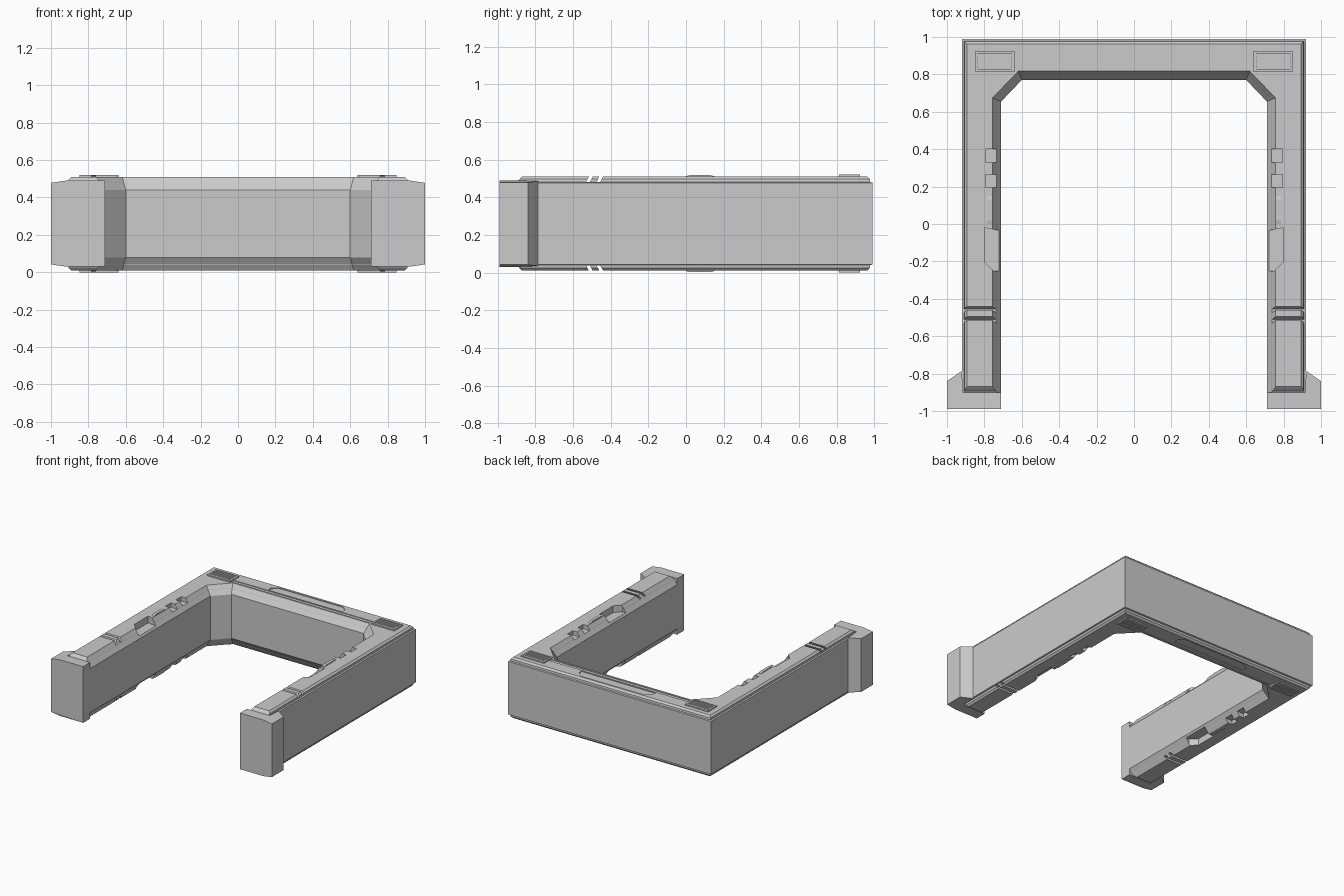
import bpy, bmesh
from mathutils import Vector

cube = bpy.data.objects.get("Cube")
if cube:
    bpy.data.objects.remove(cube, do_unlink=True)

MID = 0.26  # height of the horizontal symmetry plane

grey = bpy.data.materials.new("plain_grey")
grey.use_nodes = True
COLOUR = (0.6, 0.6, 0.6, 1)
grey.diffuse_color = COLOUR
grey.node_tree.nodes["Principled BSDF"].inputs["Base Color"].default_value = COLOUR


def finish(name, bm):
    bmesh.ops.recalc_face_normals(bm, faces=bm.faces)
    mesh = bpy.data.meshes.new(name)
    bm.to_mesh(mesh)
    bm.free()
    mesh.materials.append(grey)
    obj = bpy.data.objects.new(name, mesh)
    bpy.context.collection.objects.link(obj)
    return obj


def loft(bm, rings):
    """Closed solid through rings of equal length."""
    loops = [[bm.verts.new(p) for p in ring] for ring in rings]
    for low, high in zip(loops, loops[1:]):
        for i in range(len(low)):
            j = (i + 1) % len(low)
            bm.faces.new((low[i], low[j], high[j], high[i]))
    bm.faces.new(loops[0][::-1])
    bm.faces.new(loops[-1])


def mirrored(bm, rings, sides=(1, -1)):
    """Repeat a solid above and below MID, on each listed side."""
    for sx in sides:
        for sz in (1, -1):
            loft(bm, [[Vector((sx * x, y, MID + sz * z)) for x, y, z in ring]
                      for ring in rings])


def upright(pts, lo, hi):
    return [[(x, y, z) for x, y in pts] for z in (lo, hi)]


def block(x0, x1, y0, y1, z0, z1):
    return upright([(x0, y0), (x1, y0), (x1, y1), (x0, y1)], z0, z1)


# U-shaped frame: outline at each level, with bevelled rims
def outline(inset, slope, end, h):
    a, b = 0.92 - inset, 0.99 - inset
    w, d = 0.71 + slope, 0.77 + slope
    half = [(0.60 + slope * 0.4, d), (w, 0.655 + slope * 0.4), (w, end), (a, end), (a, b)]
    return [(x, y, MID + h) for x, y in half] + [(-x, y, MID + h) for x, y in half[::-1]]


levels = [(0, 0, -0.90, 0.18), (0, 0.026, -0.90, 0.217), (0.012, 0.027, -0.895, 0.220),
          (0.014, 0.038, -0.885, 0.236), (0.028, 0.047, -0.87, 0.25)]
bm = bmesh.new()
loft(bm, [outline(i, s, e, -h) for i, s, e, h in levels[::-1]]
     + [outline(i, s, e, h) for i, s, e, h in levels])
frame = finish("frame", bm)

# Cutters for the leg notches, grooves and back panel
bm = bmesh.new()
for y in (-0.53, -0.475):
    profile = [(y, 0.222), (y + 0.02, 0.222), (y + 0.045, 0.27), (y + 0.025, 0.27)]
    mirrored(bm, [[(x, v, z) for v, z in profile] for x in (0.69, 0.95)])
for y in (0.195, 0.33):
    mirrored(bm, block(0.69, 0.795, y, y + 0.07, 0.215, 0.27))
recess = [(0.69, -0.04), (0.80, -0.02), (0.80, -0.20), (0.75, -0.25), (0.69, -0.25)]
mirrored(bm, upright(recess, 0.195, 0.27))
mirrored(bm, block(-0.64, 0.64, 0.832, 0.86, 0.245, 0.27), sides=(1,))
panel = [(-0.335, 0.87), (0.335, 0.87), (0.335, 0.905), (0.29, 0.945), (-0.29, 0.945), (-0.335, 0.905)]
mirrored(bm, upright(panel, 0.244, 0.27), sides=(1,))
cutter = finish("notch_cutter", bm)
cutter.hide_render = True
mod = frame.modifiers.new("notches", 'BOOLEAN')
mod.operation, mod.solver, mod.object = 'DIFFERENCE', 'EXACT', cutter
bpy.context.view_layer.objects.active = frame
bpy.ops.object.modifier_apply(modifier=mod.name)
bpy.data.objects.remove(cutter, do_unlink=True)

# Flared end caps of both legs
foot = [(0.71, -0.99, 0.23), (0.92, -0.99, 0.23), (1.0, -0.99, 0.218), (1.0, -0.84, 0.218),
        (0.92, -0.785, 0.225), (0.915, -0.90, 0.23), (0.71, -0.90, 0.23)]
for name, s in (("left_end_cap", 1), ("right_end_cap", -1)):
    bm = bmesh.new()
    loft(bm, [[(s * x, y, MID + k * z) for x, y, z in foot] for k in (-1, 1)])
    finish(name, bm)

# Slatted vents at the back corners: thin rim and slats
bm = bmesh.new()
X0, X1, Y0, Y1, RIM = 0.64, 0.848, 0.812, 0.925, 0.014
for box in ((X0, X1, Y0, Y0 + RIM), (X0, X1, Y1 - RIM, Y1),
            (X0, X0 + RIM, Y0 + RIM, Y1 - RIM), (X1 - RIM, X1, Y0 + RIM, Y1 - RIM)):
    mirrored(bm, block(*box, 0.245, 0.26))
for i in range(6):
    y = Y0 + RIM + 0.004 + i * 0.0138
    mirrored(bm, block(X0 + RIM, X1 - RIM, y, y + 0.008, 0.245, 0.257))
finish("corner_vents", bm)

# Small raised pads on the legs
bm = bmesh.new()
mirrored(bm, [[(x, y, z) for y, z in ((0, 0.245), (0.15, 0.245), (0.15, 0.252), (0.13, 0.257), (0.02, 0.257), (0, 0.252))]
              for x in (0.76, 0.785)])
finish("leg_pads", bm)
